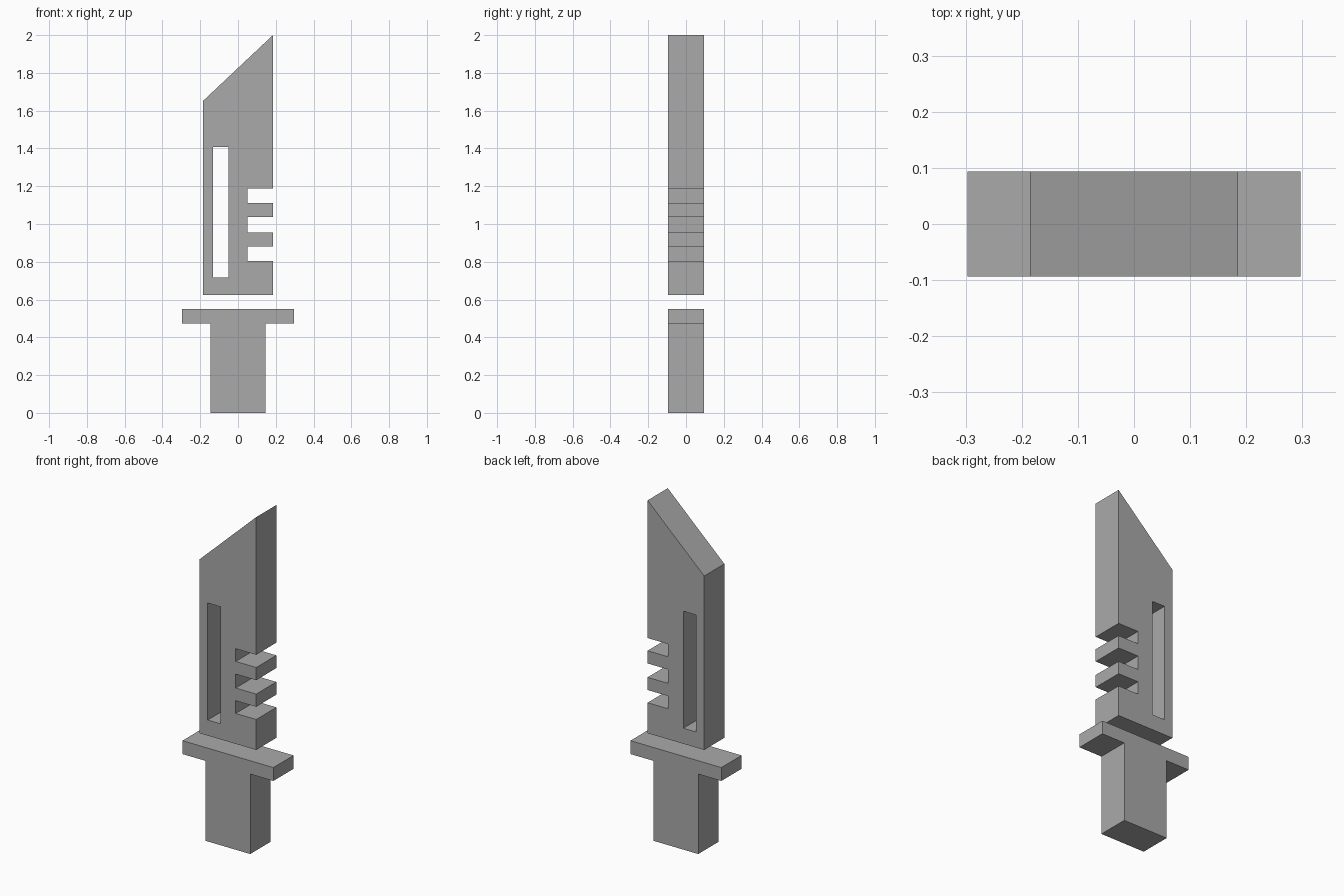
import bpy
import bmesh

cube = bpy.data.objects.get("Cube")
if cube:
    bpy.data.objects.remove(cube, do_unlink=True)

HALF_DEPTH = 0.094
BLADE_HALF = 0.185

grey = bpy.data.materials.new("matte_grey")
grey.use_nodes = True
grey.diffuse_color = (0.4, 0.4, 0.4, 1)
grey.node_tree.nodes["Principled BSDF"].inputs["Base Color"].default_value = grey.diffuse_color


def extrude_profile(name, points, half_depth=HALF_DEPTH):
    """Extrude an (x, z) outline evenly to both sides of y = 0."""
    bm = bmesh.new()
    face = bm.faces.new([bm.verts.new((x, -half_depth, z)) for x, z in points])
    result = bmesh.ops.extrude_face_region(bm, geom=[face])
    verts = [v for v in result["geom"] if isinstance(v, bmesh.types.BMVert)]
    bmesh.ops.translate(bm, verts=verts, vec=(0, 2 * half_depth, 0))
    bmesh.ops.recalc_face_normals(bm, faces=bm.faces)
    mesh = bpy.data.meshes.new(name)
    bm.to_mesh(mesh)
    bm.free()
    mesh.materials.append(grey)
    obj = bpy.data.objects.new(name, mesh)
    bpy.context.collection.objects.link(obj)
    return obj


# Grip and crossguard share one T-shaped outline
right_side = [(0.146, 0), (0.146, 0.472), (0.297, 0.472), (0.297, 0.551)]
left_side = [(-x, z) for x, z in reversed(right_side)]
extrude_profile("handle_with_guard", right_side + left_side)

# Blade outline with square notches along one edge and a slanted tip
outline = [(-BLADE_HALF, 0.625), (BLADE_HALF, 0.625)]
for low, high in [(0.805, 0.88), (0.955, 1.037), (1.112, 1.187)]:
    outline += [(BLADE_HALF, low), (0.051, low), (0.051, high), (BLADE_HALF, high)]
outline += [(BLADE_HALF, 2), (-BLADE_HALF, 1.652)]
blade = extrude_profile("blade", outline)

# Long slot cut through the blade
slot = extrude_profile("slot_cutter", [(-0.132, 0.717), (-0.049, 0.717),
                                       (-0.049, 1.408), (-0.132, 1.408)], 0.2)
slot.hide_render = True
cut = blade.modifiers.new("slot", "BOOLEAN")
cut.operation = "DIFFERENCE"
cut.solver = "EXACT"
cut.object = slot
bpy.context.view_layer.objects.active = blade
bpy.ops.object.modifier_apply(modifier=cut.name)
bpy.data.objects.remove(slot, do_unlink=True)
